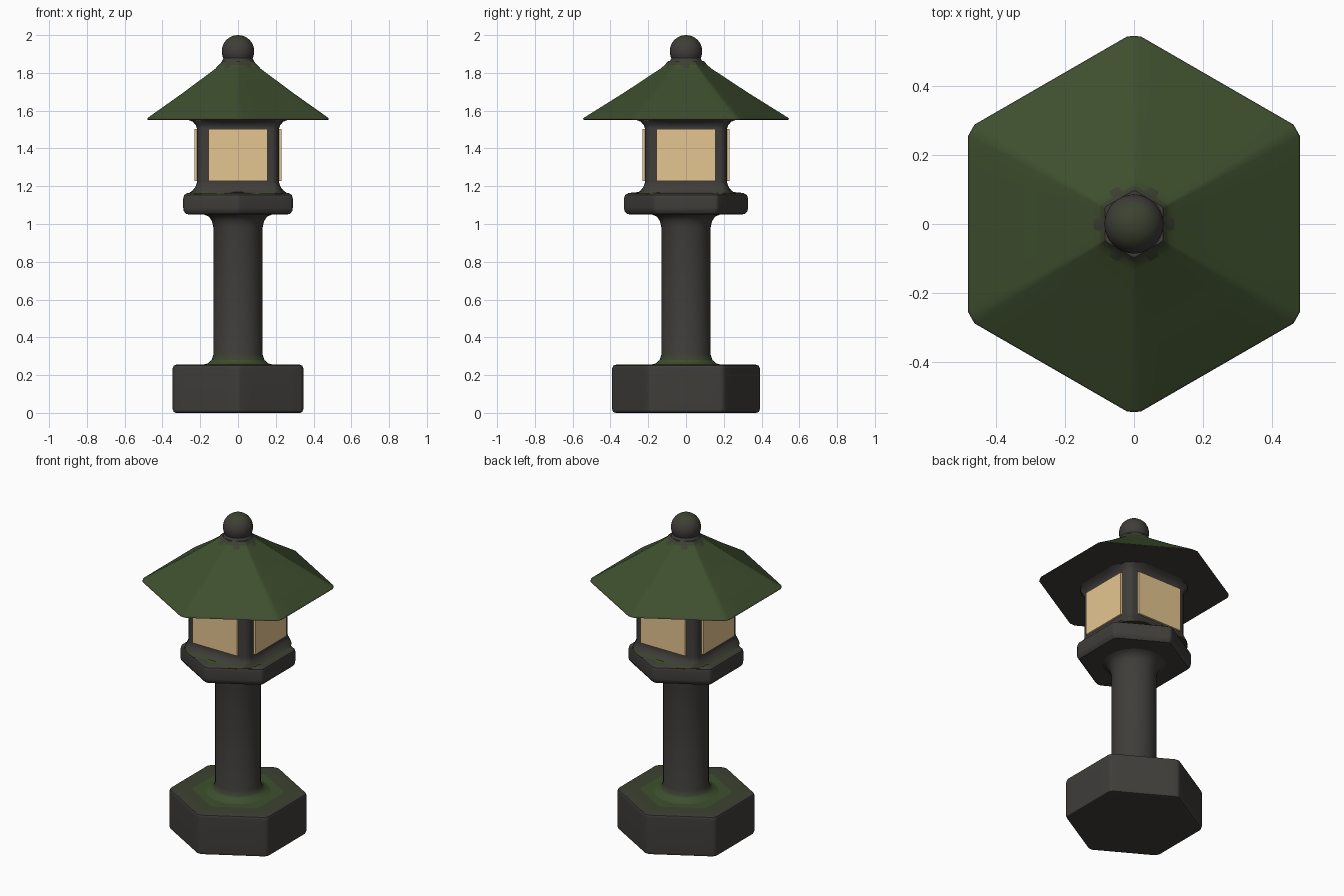
import bpy, bmesh, math

cube = bpy.data.objects.get("Cube")
if cube:
    bpy.data.objects.remove(cube)


def material(name, rgb):
    m = bpy.data.materials.new(name)
    m.use_nodes = True
    m.diffuse_color = (*rgb, 1)
    node = m.node_tree.nodes["Principled BSDF"]
    node.inputs["Base Color"].default_value = (*rgb, 1)
    node.inputs["Roughness"].default_value = 0.9
    return m


STONE = material("stone", (0.05, 0.047, 0.042))
DAMP = material("damp_stone", (0.045, 0.055, 0.03))
MOSS = material("moss", (0.048, 0.078, 0.027))
PAPER = material("lit_paper", (0.78, 0.56, 0.28))


def finish(bm, name, mats):
    bmesh.ops.recalc_face_normals(bm, faces=bm.faces)
    mesh = bpy.data.meshes.new(name)
    bm.to_mesh(mesh)
    bm.free()
    for m in mats:
        mesh.materials.append(m)
    obj = bpy.data.objects.new(name, mesh)
    bpy.context.collection.objects.link(obj)
    bpy.ops.object.select_all(action="DESELECT")
    obj.select_set(True)
    bpy.context.view_layer.objects.active = obj
    bpy.ops.object.shade_smooth_by_angle(angle=math.radians(40))
    return obj


def section(sides, soft, steps=6):
    """Angle and radius factor round a polygon with softened corners; one side faces +x."""
    half = math.pi / sides
    span = half - soft
    for i in range(sides):
        mid = 2 * half * i
        for k in range(steps + 1):
            t = span * (2 * k / steps - 1)
            yield mid + t, 1 / math.cos(t)
        if soft:
            yield mid + half, 1 / math.cos(span)


def loft(name, sides, profile, soft=2, limit=1, mats=(STONE, DAMP, MOSS), bands=None):
    """Stack polygon sections; profile holds (half width, height) pairs."""
    bm = bmesh.new()
    shape = list(section(sides, math.radians(soft)))
    rings = []
    for width, z in profile:
        ring = []
        for angle, factor in shape:
            r = min(width * factor, limit)
            ring.append(bm.verts.new((r * math.cos(angle), r * math.sin(angle), z)))
        rings.append(ring)
    count = len(shape)
    for b, (low, high) in enumerate(zip(rings, rings[1:])):
        for i in range(count):
            j = (i + 1) % count
            face = bm.faces.new((low[i], low[j], high[j], high[i]))
            face.material_index = bands.get(b, 0) if bands else 0
    bm.faces.new(rings[0][::-1])
    top = bm.faces.new(rings[-1])
    top.material_index = bands.get(len(profile) - 1, 0) if bands else 0
    obj = finish(bm, name, mats)
    weighted = obj.modifiers.new("face_weighted_normals", "WEIGHTED_NORMAL")
    weighted.keep_sharp = True
    return obj


def lathe(name, profile, bands=None):
    """Round part, as a loft with many sides."""
    bm = bmesh.new()
    last = [bm.verts.new((r, 0, z)) for r, z in profile]
    edges = [bm.edges.new(pair) for pair in zip(last, last[1:])]
    bmesh.ops.spin(bm, geom=last + edges, cent=(0, 0, 0), axis=(0, 0, 1),
                   angle=2 * math.pi, steps=40)
    bmesh.ops.remove_doubles(bm, verts=bm.verts, dist=0.0005)
    for face in bm.faces:
        z = face.calc_center_median().z
        face.material_index = next((m for lo, hi, m in bands or () if lo < z < hi), 0)
    return finish(bm, name, (STONE, DAMP, MOSS))


# Hexagonal foot with mossy top
loft("base", 6, [(0.328, 0), (0.34, 0.005), (0.346, 0.02), (0.346, 0.235),
                 (0.34, 0.25), (0.328, 0.255), (0.28, 0.255), (0.23, 0.255), (0.12, 0.255)],
     bands={5: 1, 6: 1, 7: 2})

# Round post, flared where it meets the stones
lathe("post", [(0.19, 0.254), (0.16, 0.262), (0.14, 0.28), (0.13, 0.31),
               (0.13, 0.98), (0.138, 1.015), (0.155, 1.04), (0.185, 1.052)],
      bands=[(0.25, 0.275, 2), (0.275, 0.3, 1)])

# Hexagonal platform under the lamp house
loft("platform", 6, [(0.255, 1.05), (0.275, 1.053), (0.287, 1.068), (0.29, 1.085),
                     (0.29, 1.135), (0.285, 1.153), (0.27, 1.163), (0.25, 1.167), (0.2, 1.17)],
     bands={6: 1, 7: 2})

# Square lamp house, flared into platform and roof
loft("lamp_house", 4, [(0.265, 1.16), (0.243, 1.175), (0.226, 1.195), (0.217, 1.222),
                       (0.217, 1.505), (0.224, 1.525), (0.24, 1.542), (0.27, 1.554)],
     soft=5, limit=0.305, bands={0: 1})

# One paper window on each side
for i, side in enumerate(("left", "back", "right", "front")):
    bm = bmesh.new()
    bmesh.ops.create_cube(bm, size=1)
    bmesh.ops.scale(bm, vec=(0.03, 0.31, 0.275), verts=bm.verts)
    bmesh.ops.translate(bm, vec=(0.214, 0, 1.366), verts=bm.verts)
    window = finish(bm, side + "_window", (PAPER,))
    window.rotation_euler.z = i * math.pi / 2

# Wide hexagonal roof
loft("roof", 6, [(0.2, 1.55), (0.47, 1.55), (0.482, 1.554), (0.478, 1.562),
                 (0.29, 1.695), (0.12, 1.822), (0.098, 1.843), (0.085, 1.862)],
     bands={2: 1, 3: 2, 4: 2, 5: 2, 6: 1})

# Ball finial on a flared neck
R, CENTRE = 0.086, 1.914
ball = [(R * math.cos(a), CENTRE + R * math.sin(a))
        for a in (math.radians(-25 + 115 * k / 12) for k in range(13))]
lathe("finial", [(0.118, 1.825), (0.098, 1.845), (0.084, 1.863)] + ball,
      bands=[(1.8, 1.85, 1), (1.975, 2.1, 1)])
